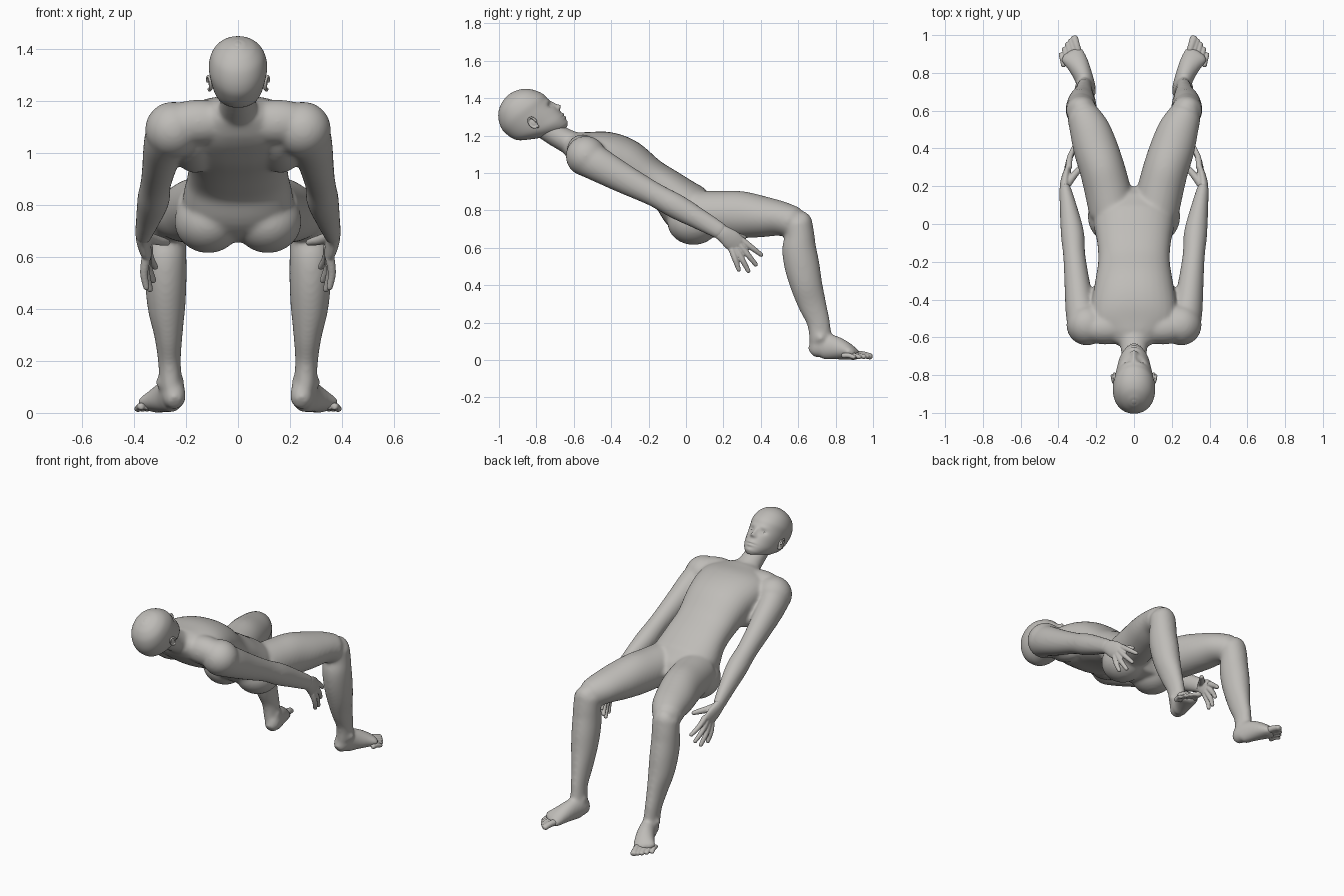
import bpy, bmesh, math
from mathutils import Vector, Matrix

cube = bpy.data.objects.get("Cube")
if cube:
    bpy.data.objects.remove(cube)

SKIN = bpy.data.materials.new("warm_grey")
SKIN.use_nodes = True
COLOUR = (0.52, 0.505, 0.48, 1)
SKIN.diffuse_color = COLOUR
SKIN.node_tree.nodes["Principled BSDF"].inputs["Base Color"].default_value = COLOUR


def resample(stations, steps):
    """Catmull-Rom interpolation of (x, y, z, half width, half depth)."""
    p = [stations[0]] + list(stations) + [stations[-1]]
    out = []
    for i in range(1, len(p) - 2):
        for k in range(steps):
            t = k / steps
            out.append([0.5 * (2 * b + (c - a) * t + (2 * a - 5 * b + 4 * c - d) * t * t
                               + (3 * b - a - 3 * c + d) * t ** 3)
                        for a, b, c, d in zip(*p[i - 1:i + 3])])
    out.append(list(stations[-1]))
    return out


def tube(bm, stations, side=1, power=2.0, steps=5, n=32, level=False):
    """Loft oval rings through the stations, with rounded ends; level keeps rings flat."""
    rows = resample(stations, steps)
    pos = [Vector((side * r[0], r[1], r[2])) for r in rows]
    last = len(rows) - 1
    tang = [Vector((0, 0, 1)) if level else
            (pos[min(i + 1, last)] - pos[max(i - 1, 0)]).normalized() for i in range(last + 1)]
    rings = [(pos[i], tang[i], rows[i][3], rows[i][4]) for i in range(last + 1)]
    for end, sign in ((0, -1), (last, 1)):
        c, t, w, d = rings[0 if end == 0 else -1]
        reach = 0.15 if level else 0.6
        cap = (c + t * sign * reach * min(w, d), t, w * 0.6, d * 0.6)
        rings.insert(0 if end == 0 else len(rings), cap)
    loops = []
    for c, t, w, d in rings:
        u = Vector((1, 0, 0))
        u = (u - t * u.dot(t)).normalized()
        v = t.cross(u)
        loop = []
        for k in range(n):
            a = math.tau * k / n
            ca, sa = math.cos(a), math.sin(a)
            ca = math.copysign(abs(ca) ** (2 / power), ca)
            sa = math.copysign(abs(sa) ** (2 / power), sa)
            loop.append(bm.verts.new(c + u * w * ca + v * d * sa))
        loops.append(loop)
    for a, b in zip(loops, loops[1:]):
        for k in range(n):
            bm.faces.new((a[k], a[(k + 1) % n], b[(k + 1) % n], b[k]))
    bm.faces.new(loops[0])
    bm.faces.new(loops[-1])


def ball(bm, centre, radii, side=1, tilt=0):
    m = (Matrix.Translation((side * centre[0], centre[1], centre[2]))
         @ Matrix.Rotation(tilt, 4, 'X') @ Matrix.Diagonal((*radii, 1)))
    bmesh.ops.create_uvsphere(bm, u_segments=32, v_segments=20, radius=1, matrix=m)


def finish(name, bm, voxel=None, smooth=0):
    bmesh.ops.recalc_face_normals(bm, faces=bm.faces[:])
    for f in bm.faces:
        f.smooth = True
    mesh = bpy.data.meshes.new(name)
    bm.to_mesh(mesh)
    bm.free()
    mesh.materials.append(SKIN)
    ob = bpy.data.objects.new(name, mesh)
    bpy.context.collection.objects.link(ob)
    if voxel:
        m = ob.modifiers.new("blend", 'REMESH')
        m.mode, m.voxel_size, m.use_smooth_shade = 'VOXEL', voxel, True
    if smooth:
        m = ob.modifiers.new("soften", 'SMOOTH')
        m.factor, m.iterations = 0.5, smooth
    return ob


# Body: torso, neck, arms, legs and feet fused into one skin
body = bmesh.new()
tube(body, [(0, .11, .755, .17, .112), (0, .01, .81, .212, .14), (0, -.09, .9, .196, .114),
            (0, -.2, .965, .19, .117), (0, -.33, 1.045, .21, .14),
            (0, -.44, 1.085, .228, .139), (0, -.53, 1.115, .22, .112),
            (0, -.59, 1.14, .15, .085)], power=2.3)
tube(body, [(0, -.55, 1.13, .12, .08), (0, -.62, 1.162, .08, .066),
            (0, -.7, 1.205, .066, .062), (0, -.79, 1.265, .066, .062)])
for s in (-1, 1):
    # shoulder girdle, deltoid, back muscle, buttock, chest muscle
    ball(body, (.15, -.553, 1.118), (.15, .085, .088), s)
    ball(body, (.25, -.535, 1.09), (.108, .108, .108), s, .5)
    ball(body, (.165, -.45, 1.03), (.085, .16, .085), s, -.5)
    ball(body, (.115, .04, .737), (.13, .14, .122), s)
    ball(body, (.1, -.38, 1.135), (.1, .11, .045), s, -.4)
    # arm
    tube(body, [(.258, -.54, 1.085, .094, .1), (.282, -.46, 1.04, .081, .092),
                (.299, -.33, .968, .069, .079), (.316, -.17, .885, .059, .065),
                (.326, -.05, .82, .062, .067), (.346, .08, .748, .047, .056),
                (.366, .19, .685, .032, .046)], s)
    # thigh
    tube(body, [(.115, .06, .782, .122, .122), (.14, .18, .78, .122, .124),
                (.168, .29, .777, .12, .126), (.203, .4, .767, .118, .112),
                (.235, .5, .757, .107, .094), (.272, .58, .735, .087, .084)], s)
    # shin with calf
    tube(body, [(.278, .6, .735, .08, .075), (.28, .607, .66, .081, .081),
                (.28, .606, .59, .082, .092), (.278, .621, .5, .08, .094),
                (.275, .644, .4, .072, .086), (.268, .674, .3, .055, .076),
                (.264, .708, .2, .044, .062), (.258, .72, .1, .044, .06)], s)
    ball(body, (.28, .618, .72), (.07, .06, .075), s)
    # foot from heel to ball, with ankle bones
    tube(body, [(.244, .688, .052, .042, .046), (.25, .72, .07, .048, .069),
                (.27, .785, .067, .051, .066), (.3, .85, .05, .06, .05),
                (.331, .898, .031, .068, .031)], s)
    for x in (.22, .302):
        ball(body, (x, .72, .118), (.014, .025, .025), s)
finish("body", body, 0.0085, 18)

for s, label in ((-1, "right"), (1, "left")):
    # Hand: palm, thumb and four spread fingers
    hand = bmesh.new()
    tube(hand, [(.364, .165, .697, .026, .041), (.367, .2, .675, .026, .044),
                (.36, .24, .645, .024, .053), (.35, .275, .614, .019, .052)], s)
    tube(hand, [(.355, .21, .68, .022, .022), (.32, .255, .667, .019, .02),
                (.29, .29, .66, .016, .016), (.27, .315, .655, .012, .012)], s)
    for base, tip in (((.345, .3, .64), (.318, .405, .56)), ((.35, .288, .615), (.325, .375, .508)),
                      ((.352, .268, .598), (.338, .335, .473)), ((.355, .245, .59), (.352, .283, .48))):
        a, b = Vector(base), Vector(tip)
        mid = a.lerp(b, .5) + Vector((.008, 0, 0))
        tube(hand, [(*a, .018, .018), (*mid, .0155, .0155), (*b, .012, .012)], s, n=16)
    finish(label + "_hand", hand, 0.005, 3)

    # Toes, big one on the inside
    toes = bmesh.new()
    for i in range(5):
        k = i / 4
        r = .021 if i == 0 else .0165 - .002 * k
        a = Vector((.29, .895, .028)).lerp(Vector((.372, .84, .024)), k)
        b = Vector((.317, .986, .019)).lerp(Vector((.386, .9, .014)), k)
        b.y += .012 * math.sin(math.pi * k)
        mid = a.lerp(b, .5) + Vector((0, 0, .005))
        tube(toes, [(*a, r, r), (*mid, r * .9, r * .9), (*b, r, r * .8)], s, n=16)
    finish(label + "_toes", toes, 0.004, 2)

# Head: skull loft in its own frame (y forward, z to the crown), then sculpted
head = bmesh.new()
tube(head, [(0, .098, -.165, .028, .034), (0, .078, -.145, .055, .066),
            (0, .045, -.11, .08, .105), (0, .01, -.065, .094, .139),
            (0, -.01, 0, .107, .146), (0, -.012, .05, .112, .142),
            (0, -.015, .1, .098, .115), (0, -.015, .133, .068, .078),
            (0, -.015, .15, .032, .037), (0, -.015, .154, .012, .014)],
     power=2.1, steps=12, n=128, level=True)


def sculpt(x, z, rx, rz, push):
    """Push the front of the face in or out around a point, on both sides."""
    for v in head.verts:
        if v.co.y > 0:
            d = ((abs(v.co.x) - x) / rx) ** 2 + ((v.co.z - z) / rz) ** 2
            v.co.y += push * math.exp(-d)


sculpt(.04, -.022, .02, .014, -.012)     # eye sockets
sculpt(.035, .006, .03, .012, .004)      # brow
sculpt(0, -.028, .011, .022, .012)       # nose bridge
sculpt(0, -.054, .013, .013, .022)       # nose tip
sculpt(.014, -.06, .009, .009, .008)     # nostrils
sculpt(0, -.1, .026, .008, .008)         # upper lip
sculpt(0, -.118, .022, .008, .008)       # lower lip
sculpt(0, -.109, .03, .003, -.004)       # mouth line
sculpt(0, -.148, .025, .016, .006)       # chin
pose = Matrix.Translation((0, -.84, 1.305)) @ Matrix.Rotation(math.radians(36), 4, 'X')
finish("head", head, None, 4).matrix_world = pose

for s, label in ((-1, "right"), (1, "left")):
    # Ear: leaning rim, hollow bowl and lobe
    ear = bmesh.new()
    ring = []
    for k in range(13):
        a = math.radians(-100 + 290 * k / 12)
        ring.append((.112 - .006 * math.cos(a), -.004 - .019 * math.cos(a),
                     -.042 + .03 * math.sin(a), .0055, .006))
    tube(ear, ring, s, n=12, steps=2)
    ball(ear, (.103, -.002, -.045), (.01, .018, .028), s)
    ball(ear, (.105, .004, -.072), (.007, .009, .01), s)
    finish(label + "_ear", ear, 0.003, 2).matrix_world = pose
    # Eye: lidded ball set into the socket
    eye = bmesh.new()
    ball(eye, (.04, .104, -.022), (.017, .016, .0085), s)
    finish(label + "_eye", eye).matrix_world = pose
